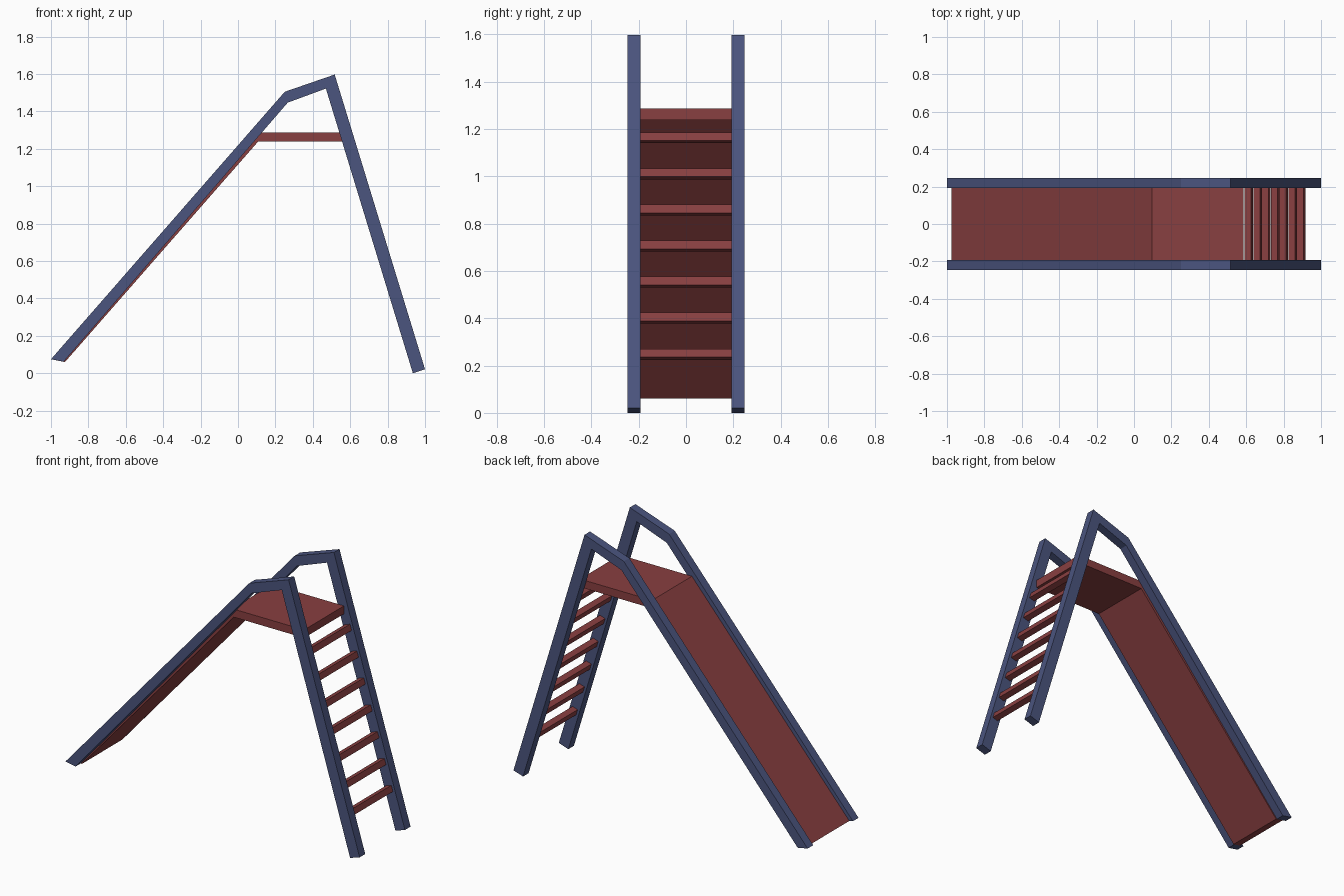
import bpy, bmesh, math
from mathutils import Vector

if "Cube" in bpy.data.objects:
    bpy.data.objects.remove(bpy.data.objects["Cube"])


def material(name, color):
    m = bpy.data.materials.new(name)
    m.diffuse_color = color
    m.use_nodes = True
    m.node_tree.nodes["Principled BSDF"].inputs["Base Color"].default_value = m.diffuse_color
    return m


blue = material("blue_paint", (0.07, 0.09, 0.21, 1))
red = material("red_paint", (0.25, 0.05, 0.052, 1))


def strip(name, upper, lower, y0, y1, mat):
    """Solid band between two xz polylines, extruded from y0 to y1."""
    bm = bmesh.new()
    rings = []
    for (a, b) in zip(upper, lower):
        rings.append([bm.verts.new((p[0], y, p[1]))
                      for p, y in ((a, y0), (b, y0), (b, y1), (a, y1))])
    for r, s in zip(rings, rings[1:]):
        for i in range(4):
            j = (i + 1) % 4
            bm.faces.new((r[i], r[j], s[j], s[i]))
    bm.faces.new(rings[0])
    bm.faces.new(rings[-1])
    bmesh.ops.recalc_face_normals(bm, faces=bm.faces)
    me = bpy.data.meshes.new(name)
    bm.to_mesh(me)
    bm.free()
    me.materials.append(mat)
    ob = bpy.data.objects.new(name, me)
    bpy.context.collection.objects.link(ob)
    return ob


# Bent side frames: slide rail, handrail and ladder leg in one piece
outer = [(-1.0, 0.075), (0.25, 1.505), (0.517, 1.597), (1.0, 0.021)]
inner = [(-0.932, 0.062), (0.266, 1.447), (0.47, 1.522), (0.935, 0.0)]
strip("front_side_frame", outer, inner, -0.247, -0.193, blue)
strip("back_side_frame", outer, inner, 0.193, 0.247, blue)

# Slide bed and platform, mitred where they meet
W = 0.194
strip("slide_bed", [(-0.975, 0.07), (0.095, 1.287)],
      [(-0.925, 0.06), (0.107, 1.238)], -W, W, red)
strip("platform", [(0.095, 1.287), (0.585, 1.287)],
      [(0.107, 1.238), (0.585, 1.238)], -W, W, red)

# Ladder rungs, square bars aligned with the leaning legs
along = Vector((0.483, -1.576)).normalized()
across = Vector((-along.y, along.x))
h = 0.0185
for i in range(7):
    z = 0.2475 + 0.1525 * i
    c = Vector((0.9675 - (z - 0.0105) * 0.3065, z))
    top, bottom = c - along * h, c + along * h
    strip(f"rung_{i + 1}", [top - across * h, top + across * h],
          [bottom - across * h, bottom + across * h], -W, W, red)
